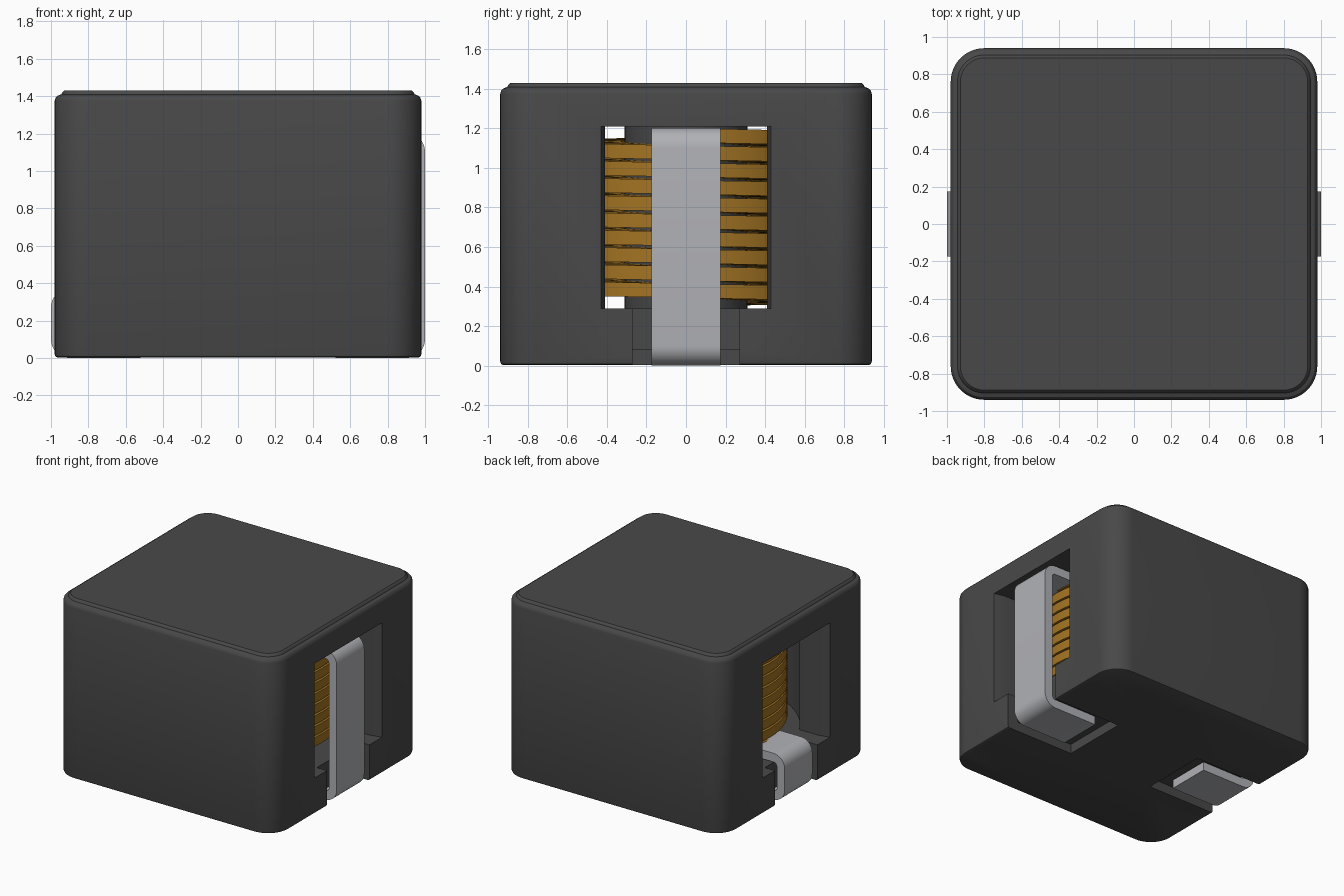
import bpy, bmesh, math
from mathutils import Vector

if "Cube" in bpy.data.objects:
    bpy.data.objects.remove(bpy.data.objects["Cube"], do_unlink=True)


def material(name, rgb):
    m = bpy.data.materials.new(name)
    m.use_nodes = True
    m.diffuse_color = (*rgb, 1)
    bsdf = next(n for n in m.node_tree.nodes if n.type == "BSDF_PRINCIPLED")
    bsdf.inputs["Base Color"].default_value = (*rgb, 1)
    return m


FERRITE = material("dark ferrite", (0.066, 0.066, 0.066))
COPPER = material("copper wire", (0.37, 0.175, 0.017))
TIN = material("tinned metal", (0.44, 0.445, 0.47))


def make(name, bm, mat):
    bmesh.ops.recalc_face_normals(bm, faces=bm.faces)
    mesh = bpy.data.meshes.new(name)
    bm.to_mesh(mesh)
    bm.free()
    mesh.materials.append(mat)
    ob = bpy.data.objects.new(name, mesh)
    bpy.context.collection.objects.link(ob)
    return ob


def loft(name, rings, mat, closed=True):
    """Skin a list of equal-length point rings and cap both ends."""
    bm = bmesh.new()
    rows = [[bm.verts.new(p) for p in ring] for ring in rings]
    n = len(rows[0])
    for a, b in zip(rows, rows[1:]):
        for i in range(n):
            j = (i + 1) % n
            bm.faces.new((a[i], a[j], b[j], b[i]))
    bm.faces.new(rows[0])
    bm.faces.new(rows[-1])
    return make(name, bm, mat)


def prism(name, pts, z0, z1, mat=FERRITE):
    return loft(name, [[(x, y, z) for x, y in pts] for z in (z0, z1)], mat)


def box_pts(x0, x1, w):
    return [(x0, -w), (x1, -w), (x1, w), (x0, w)]


def circle(r, n=96):
    return [(r * math.cos(i * math.tau / n), r * math.sin(i * math.tau / n)) for i in range(n)]


def rounded_rect(hx, hy, r, n=12):
    pts = []
    for q, (sx, sy) in enumerate([(1, 1), (-1, 1), (-1, -1), (1, -1)]):
        for i in range(n + 1):
            a = (q + i / n) * math.pi / 2
            pts.append((sx * (hx - r) + r * math.cos(a), sy * (hy - r) + r * math.sin(a)))
    return pts


def fillet(a, b, c, r, n=8):
    """Round the right-angled corner b between a and c."""
    a, b, c = Vector(a), Vector(b), Vector(c)
    u, v = (a - b).normalized() * r, (c - b).normalized() * r
    out = []
    for i in range(n + 1):
        t = i / n * math.pi / 2
        out.append(b + u + v - v * math.cos(t) - u * math.sin(t))
    return out


def smooth(ob, deg=30):
    bpy.ops.object.select_all(action="DESELECT")
    ob.select_set(True)
    bpy.context.view_layer.objects.active = ob
    bpy.ops.object.shade_smooth_by_angle(angle=math.radians(deg))


FLOOR, CEIL = 0.29, 1.21

# Core block: rounded rectangle lofted with soft edges and a raised lid step
profile = [(0.012, 0.004), (0.004, 0.008), (0, 0.02), (0, 1.375), (0.004, 1.39),
           (0.014, 1.402), (0.028, 1.407), (0.036, 1.41), (0.04, 1.42), (0.052, 1.43)]
core = loft("ferrite_core",
            [[(x, y, z) for x, y in rounded_rect(0.98 - d, 0.94 - d, 0.18 - d)] for d, z in profile],
            FERRITE)

# Cutters: round winding chamber, through window with flared mouths, terminal slots
half = [(1.1, 0.455), (0.98, 0.43), (0.89, 0.41)]
window = half + [(-x, y) for x, y in reversed(half)]
window += [(-x, -y) for x, y in window]
cutters = [prism("chamber_cutter", circle(0.83), FLOOR, CEIL),
           prism("window_cutter", window, FLOOR, CEIL)]
for s in (1, -1):
    cutters.append(prism("side_slot_cutter", box_pts(s * 0.89, s * 1.1, 0.27), -0.1, FLOOR + 0.01))
    cutters.append(prism("foot_slot_cutter", box_pts(s * 0.38, s * 1.1, 0.27), -0.1, 0.08))
for c in cutters:
    c.hide_render = True
    mod = core.modifiers.new("cut", "BOOLEAN")
    mod.operation = "DIFFERENCE"
    mod.solver = "EXACT"
    mod.object = c
    bpy.context.view_layer.objects.active = core
    bpy.ops.object.modifier_apply(modifier=mod.name)
    bpy.data.objects.remove(c, do_unlink=True)
smooth(core)

# Centre post inside the winding
post = prism("centre_post", circle(0.31, 64), FLOOR - 0.01, CEIL + 0.01)
smooth(post)

# Edge-wound flat wire coil, from the -x lead up to the +x lead
TURNS, STEPS, THICK = 9.5, 64, 0.072
Z0, Z1 = 0.335, 1.165
rings = []
count = int(TURNS * STEPS)
for i in range(count + 1):
    t = i / count
    a = math.pi - t * TURNS * math.tau
    z = Z0 + (Z1 - Z0) * t
    rings.append([(r * math.cos(a), r * math.sin(a), z + h * THICK / 2)
                  for r, h in ((0.33, -1), (0.74, -1), (0.74, 1), (0.33, 1))])
coil = loft("flat_wire_coil", rings, COPPER)
smooth(coil)


# Terminals: bent strips with a foot below and a lead to the coil above
def terminal(name, side, top, t=0.07, foot=0.52, lead=0.7):
    o = [(foot, 0), (1, 0), (1, top), (lead, top)]
    i = [(lead, top - t), (1 - t, top - t), (1 - t, t), (foot, t)]
    pts = []
    for path, r in ((o, 0.1), (i, 0.03)):
        pts += [path[0], *fillet(*path[:3], r), *fillet(*path[1:], r), path[3]]
    ob = loft(name, [[(side * p[0], y, p[1]) for p in pts] for y in (-0.175, 0.175)], TIN)
    smooth(ob)


terminal("left_tall_terminal", 1, 1.203)
terminal("right_short_terminal", -1, 0.371)
